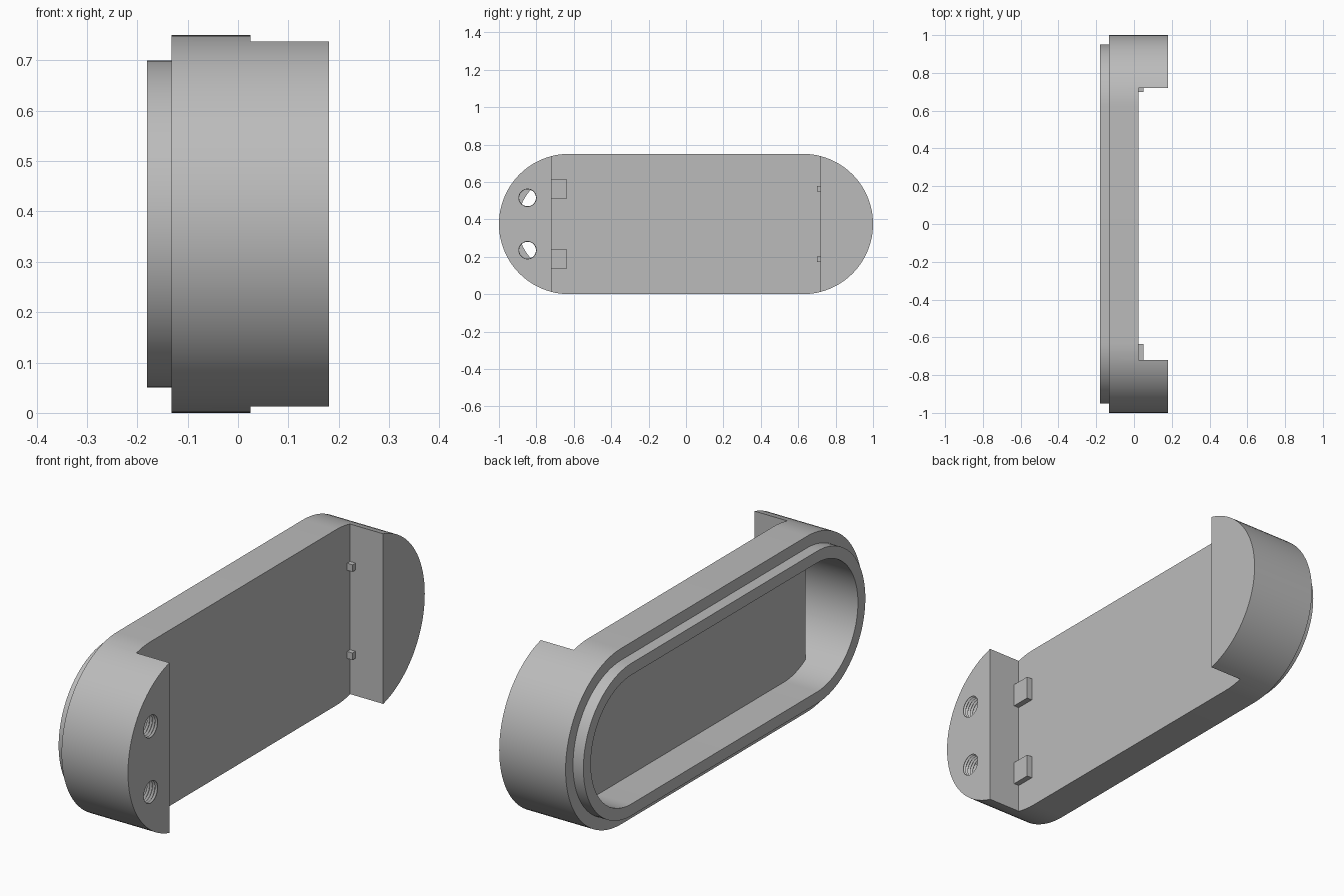
import bpy
import bmesh
from math import sin, cos, pi

if "Cube" in bpy.data.objects:
    bpy.data.objects.remove(bpy.data.objects["Cube"], do_unlink=True)

MID = 0.375      # centre height
STRAIGHT = 0.625  # half the distance between the rounded ends

grey = bpy.data.materials.new("plain grey")
grey.use_nodes = True
colour = (0.5, 0.5, 0.5, 1)
grey.diffuse_color = colour
grey.node_tree.nodes["Principled BSDF"].inputs["Base Color"].default_value = colour


def skin(name, rings):
    """Closed solid through a list of equal-length point loops."""
    bm = bmesh.new()
    loops = [[bm.verts.new(p) for p in ring] for ring in rings]
    n = len(loops[0])
    for a, b in zip(loops, loops[1:]):
        for i in range(n):
            j = (i + 1) % n
            bm.faces.new((a[i], a[j], b[j], b[i]))
    bm.faces.new(loops[0])
    bm.faces.new(loops[-1])
    bmesh.ops.recalc_face_normals(bm, faces=bm.faces)
    mesh = bpy.data.meshes.new(name)
    bm.to_mesh(mesh)
    bm.free()
    mesh.materials.append(grey)
    obj = bpy.data.objects.new(name, mesh)
    bpy.context.collection.objects.link(obj)
    return obj


def stadium(name, radius, x0, x1, steps=48):
    outline = []
    for side in (1, -1):
        for i in range(steps + 1):
            a = pi * i / steps
            outline.append((side * (STRAIGHT + radius * sin(a)),
                            MID + side * radius * cos(a)))
    return skin(name, [[(x, y, z) for y, z in outline] for x in (x0, x1)])


def box(name, x, y, z):
    corners = [(y[0], z[0]), (y[1], z[0]), (y[1], z[1]), (y[0], z[1])]
    return skin(name, [[(k, b, c) for b, c in corners] for k in x])


def combine(target, tool, operation):
    mod = target.modifiers.new(operation.lower(), "BOOLEAN")
    mod.operation = operation
    mod.solver = "EXACT"
    mod.object = tool
    bpy.context.view_layer.objects.active = target
    bpy.ops.object.modifier_apply(modifier=mod.name)
    bpy.data.objects.remove(tool, do_unlink=True)


# Housing: rounded shell with a block left standing at each end
housing = stadium("housing", 0.375, -0.132, 0.181)
combine(housing, box("gap", (0.025, 1), (-0.72, 0.72), (-1, 2)), "DIFFERENCE")

# Stepped rim around the open side
combine(housing, stadium("rim", 0.325, -0.181, -0.06), "UNION")

# Hollow interior, deeper inside the end blocks
cavity = stadium("cavity", 0.275, -0.4, 0.131)
combine(cavity, box("floor", (-0.025, 1), (-0.77, 0.77), (-1, 2)), "DIFFERENCE")
combine(housing, cavity, "DIFFERENCE")

# Two threaded holes through the front block
for side in (-1, 1):
    rings = []
    for i in range(17):
        r = 0.053 if i % 2 == 0 else 0.045
        x = 0.101 + i * 0.00625
        rings.append([(x, -0.847 + r * cos(2 * pi * k / 40),
                       MID + side * 0.14 + r * sin(2 * pi * k / 40))
                      for k in range(40)])
    combine(housing, skin("thread", rings), "DIFFERENCE")

# Locating tabs in the corners between plate and blocks
for side, word in ((-1, "lower"), (1, "upper")):
    z = MID + side * 0.188
    box(word + "_front_tab", (0.02, 0.05), (-0.725, -0.635), (z - 0.051, z + 0.051))
    box(word + "_back_tab", (0.02, 0.05), (0.7, 0.725), (z - 0.015, z + 0.015))

bpy.ops.object.select_all(action="DESELECT")
housing.select_set(True)
bpy.context.view_layer.objects.active = housing
bpy.ops.object.shade_smooth_by_angle(angle=pi / 7)
